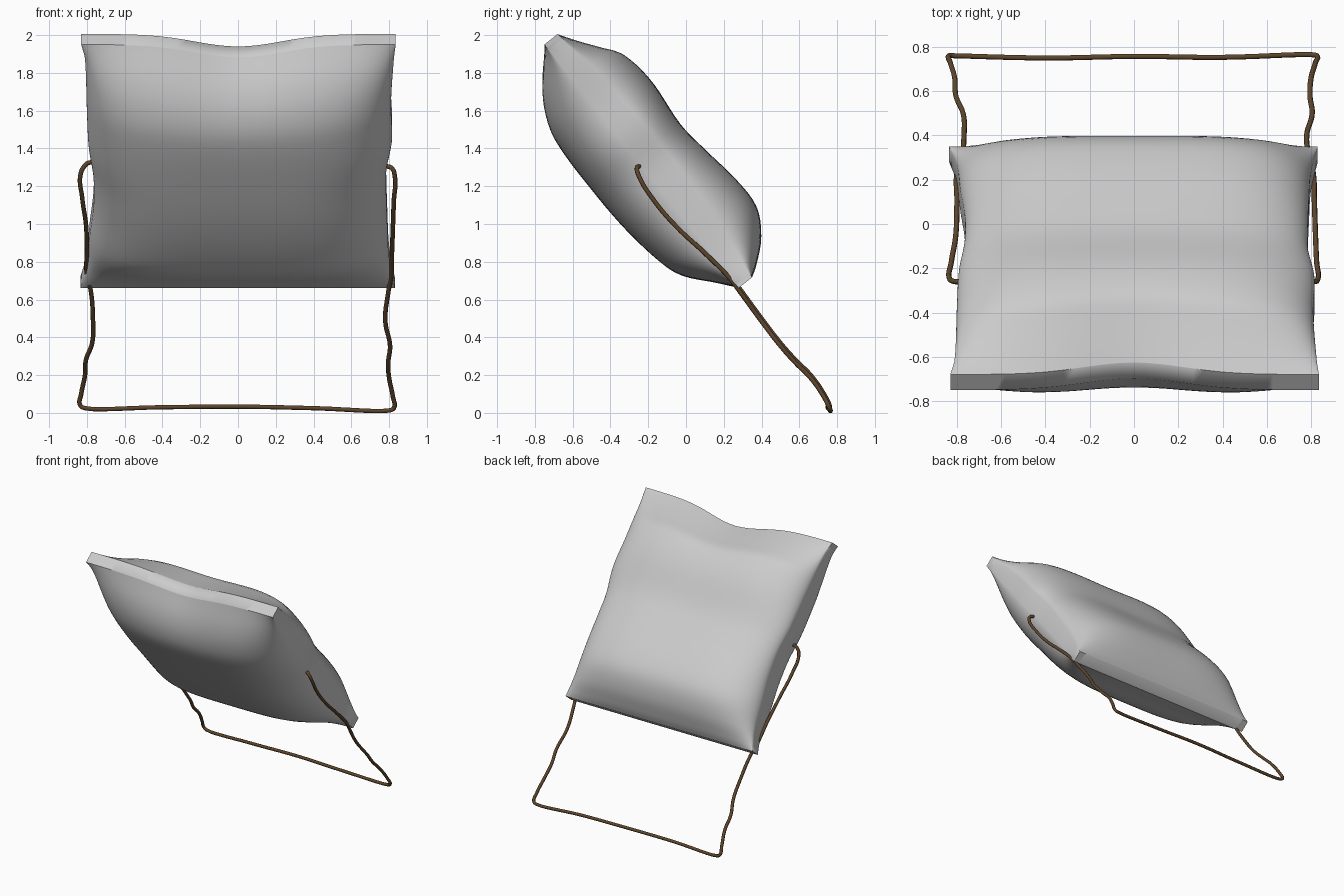
import bpy, bmesh, math

if "Cube" in bpy.data.objects:
    bpy.data.objects.remove(bpy.data.objects["Cube"], do_unlink=True)


def material(name, rgb, roughness):
    m = bpy.data.materials.new(name)
    m.use_nodes = True
    m.diffuse_color = (*rgb, 1)
    bsdf = m.node_tree.nodes["Principled BSDF"]
    bsdf.inputs["Base Color"].default_value = (*rgb, 1)
    bsdf.inputs["Roughness"].default_value = roughness
    return m


def smooth_curve(pts, s):
    """Cubic interpolation through (s, value) points."""
    k = 0
    while k < len(pts) - 2 and s > pts[k + 1][0]:
        k += 1

    def slope(i):
        a, b = pts[max(i - 1, 0)], pts[min(i + 1, len(pts) - 1)]
        return (b[1] - a[1]) / (b[0] - a[0])
    (s0, v0), (s1, v1) = pts[k], pts[k + 1]
    d = s1 - s0
    t = (s - s0) / d
    return ((2 * t**3 - 3 * t**2 + 1) * v0 + (t**3 - 2 * t**2 + t) * d * slope(k)
            + (3 * t**2 - 2 * t**3) * v1 + (t**3 - t**2) * d * slope(k + 1))


def finish(obj, mat, angle):
    obj.data.materials.clear()
    obj.data.materials.append(mat)
    bpy.ops.object.select_all(action='DESELECT')
    obj.select_set(True)
    bpy.context.view_layer.objects.active = obj
    bpy.ops.object.shade_smooth_by_angle(angle=math.radians(angle))


fabric = material("light grey fabric", (0.6, 0.6, 0.6), 0.8)
brown = material("dark brown cord", (0.11, 0.06, 0.025), 0.7)

# Cushion profiles: distance down the slope, height off the seam plane
LENGTH, HEM = 1.65, 0.09
back = [(0, .09), (.11, .17), (.19, .23), (.28, .294), (.48, .323), (.78, .3),
        (.96, .318), (1.21, .349), (1.38, .34), (1.52, .256), (1.62, .14), (LENGTH, .09)]
front = [(0, 0), (.14, -.14), (.27, -.226), (.42, -.273), (.76, -.285),
         (1.06, -.273), (1.33, -.229), (1.43, -.182), (1.55, -.08), (LENGTH, 0)]
# Half widths down the slope, at -x and +x
edge_right = [(0, .83), (.1, .81), (.45, .8), (.7, .79), (.9, .765), (1.1, .765),
              (1.3, .785), (1.5, .8), (LENGTH, .835)]
edge_left = [(0, .835), (.1, .825), (.4, .81), (.65, .815), (.85, .785), (1, .785),
             (1.2, .79), (1.45, .8), (LENGTH, .83)]


def cushion_point(u, s, profile, hem):
    side = edge_left if u > 0 else edge_right
    x = u * smooth_curve(side, s)
    puff = max(0, 1 - abs(u)**4)**0.6
    seam = hem + (0.05 * math.sin(math.pi * s / LENGTH) if hem else 0)
    h = seam + (smooth_curve(profile, s) - seam) * puff
    # The top edge sags in the middle
    s += 0.085 * math.exp(-(x / 0.32)**2) * (1 - s / LENGTH)**4
    return (x, -0.75 + 0.624 * s + 0.781 * h, 1.95 - 0.781 * s + 0.624 * h)


# Cushion: two puffed sheets joined by a narrow hem
N = 48
bm = bmesh.new()
sheets = []
for profile, hem in ((front, 0), (back, HEM)):
    sheets.append([[bm.verts.new(cushion_point(
        math.sin(math.pi * (i / N - 0.5)),
        LENGTH * (0.5 - 0.5 * math.cos(math.pi * j / N)), profile, hem))
        for j in range(N + 1)] for i in range(N + 1)])
for g in sheets:
    for i in range(N):
        for j in range(N):
            bm.faces.new((g[i][j], g[i + 1][j], g[i + 1][j + 1], g[i][j + 1]))
rim = ([(i, 0) for i in range(N)] + [(N, j) for j in range(N)]
       + [(i, N) for i in range(N, 0, -1)] + [(0, j) for j in range(N, 0, -1)])
f, b = sheets
for (i, j), (k, l) in zip(rim, rim[1:] + rim[:1]):
    bm.faces.new((f[i][j], f[k][l], b[k][l], b[i][j]))
bmesh.ops.recalc_face_normals(bm, faces=bm.faces)
mesh = bpy.data.meshes.new("cushion")
bm.to_mesh(mesh)
bm.free()
cushion = bpy.data.objects.new("cushion", mesh)
bpy.context.collection.objects.link(cushion)
finish(cushion, fabric, 50)

# Cord: one closed loop, threaded through the cushion
centre_line = [(-.26, 1.31), (-.25, 1.27), (-.17, 1.14), (-.05, 1), (.1, .86), (.23, .73),
               (.29, .65), (.4, .5), (.5, .37), (.58, .28), (.66, .2), (.73, .1), (.76, .04)]
right_x = [-.81, -.832, -.825, -.805, -.8, -.8, -.78, -.768, -.772, -.805, -.81, -.83, -.835]
left_x = [.815, .83, .825, .82, .815, .81, .795, .78, .805, .795, .8, .82, .825]
down = [(x, y, z) for x, (y, z) in zip(right_x, centre_line)]
up = [(x, y, z - 0.015) for x, (y, z) in zip(left_x, centre_line)][::-1]
bottom = [(-.81, .76, .025), (-.4, .75, .03), (0, .757, .033), (.4, .753, .025), (.8, .765, .013)]
top = [(.79, -.25, 1.305), (0, -.25, 1.31), (-.79, -.26, 1.325)]
path = down + bottom + up + top

curve = bpy.data.curves.new("cord", 'CURVE')
curve.dimensions = '3D'
curve.bevel_depth = 0.012
curve.bevel_resolution = 2
curve.resolution_u = 6
spline = curve.splines.new('BEZIER')
spline.bezier_points.add(len(path) - 1)
for p, co in zip(spline.bezier_points, path):
    p.co = co
    p.handle_left_type = p.handle_right_type = 'AUTO'
spline.use_cyclic_u = True
cord = bpy.data.objects.new("cord", curve)
bpy.context.collection.objects.link(cord)
bpy.ops.object.select_all(action='DESELECT')
cord.select_set(True)
bpy.context.view_layer.objects.active = cord
bpy.ops.object.convert(target='MESH')
finish(bpy.context.view_layer.objects.active, brown, 60)
